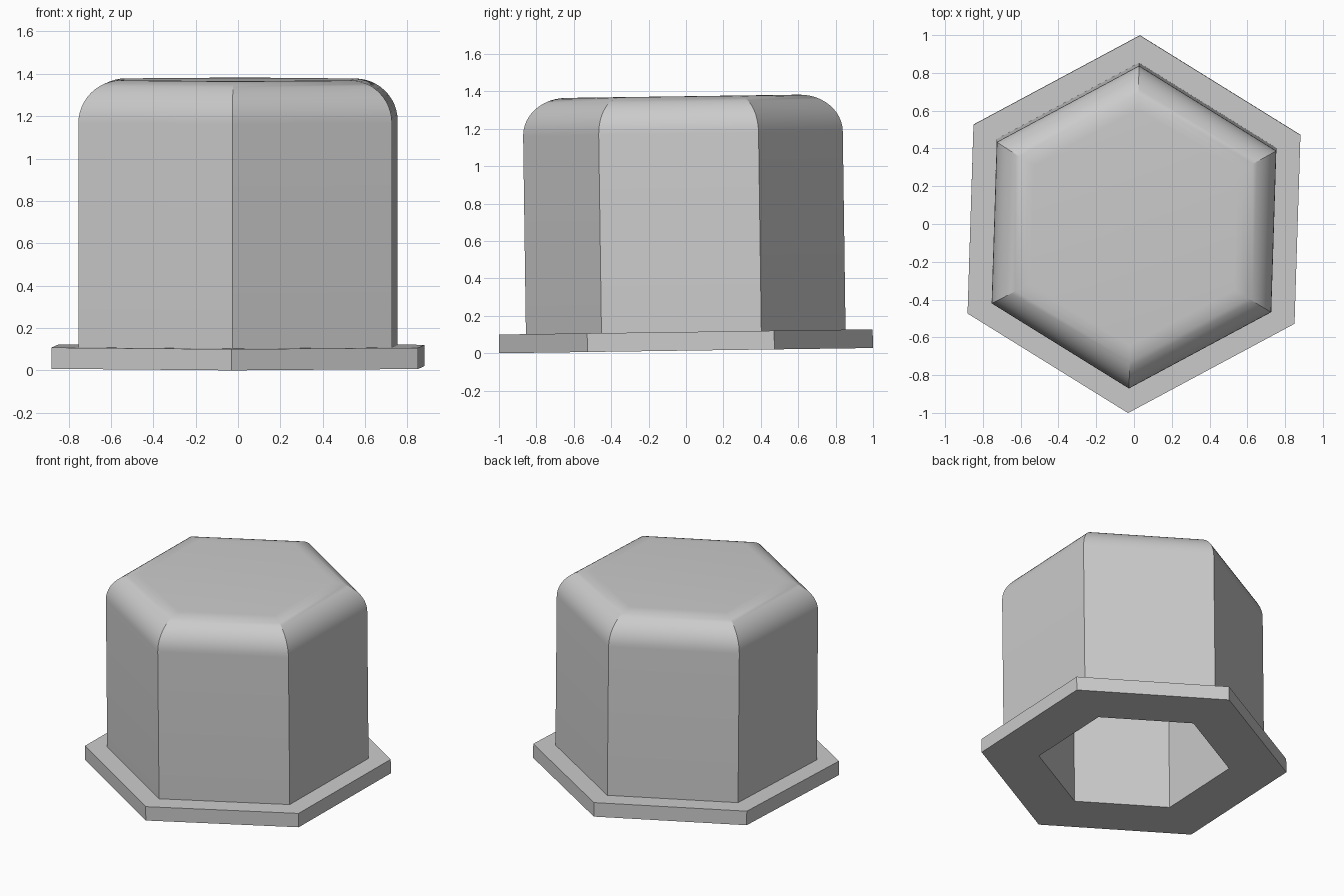
import bpy, bmesh, math
from mathutils import Matrix

cube = bpy.data.objects.get("Cube")
if cube:
    bpy.data.objects.remove(cube, do_unlink=True)

SIDES = 6
TILT, TURN = 0.014, math.radians(-1.8)
FLANGE_R, BODY_R, HOLE_R = 1.0, 0.855, 0.624
FLANGE_H, HEIGHT, WALL = 0.1, 1.36, 0.2

grey = bpy.data.materials.new("plain_grey")
grey.use_nodes = True
colour = (0.6, 0.6, 0.6, 1)
grey.diffuse_color = colour
grey.node_tree.nodes["Principled BSDF"].inputs["Base Color"].default_value = colour

# The whole cap leans and turns very slightly
place = Matrix.Translation((0, 0, TILT)) @ Matrix.Rotation(TILT, 4, "X") @ Matrix.Rotation(TURN, 4, "Z")


def hex_loft(name, profile, cap_start=False, cap_end=False):
    """Sweep a (radius, height) profile around a hexagon."""
    bm = bmesh.new()
    rings = []
    for r, z in profile:
        angles = [math.radians(30) + math.tau * i / SIDES for i in range(SIDES)]
        rings.append([bm.verts.new((r * math.cos(a), r * math.sin(a), z)) for a in angles])
    for low, high in zip(rings, rings[1:]):
        for i in range(SIDES):
            j = (i + 1) % SIDES
            bm.faces.new((low[i], low[j], high[j], high[i]))
    if cap_start:
        bm.faces.new(rings[0][::-1])
    if cap_end:
        bm.faces.new(rings[-1])
    bm.transform(place)
    mesh = bpy.data.meshes.new(name)
    bm.to_mesh(mesh)
    bm.free()
    mesh.materials.append(grey)
    obj = bpy.data.objects.new(name, mesh)
    bpy.context.collection.objects.link(obj)
    bpy.ops.object.select_all(action="DESELECT")
    obj.select_set(True)
    bpy.context.view_layer.objects.active = obj
    bpy.ops.object.shade_smooth_by_angle(angle=math.radians(25))
    return obj


# Outer hood: straight walls with a rounded shoulder and flat top
hood = [(BODY_R, FLANGE_H)]
steps = 12
to_corner = 1 / math.cos(math.pi / SIDES)
for k in range(steps + 1):
    a = math.pi / 2 * k / steps
    hood.append((BODY_R - WALL * (1 - math.cos(a)) * to_corner, HEIGHT - WALL * (1 - math.sin(a))))
hex_loft("hood", hood, cap_end=True)

# Hollow inside with sharp corners and a flat ceiling
hex_loft("cavity", [(HOLE_R, HEIGHT - WALL), (HOLE_R, 0)], cap_end=False, cap_start=True)

# Base flange with the hexagonal opening
hex_loft("flange", [(HOLE_R, 0), (FLANGE_R, 0), (FLANGE_R, FLANGE_H), (BODY_R, FLANGE_H)])
